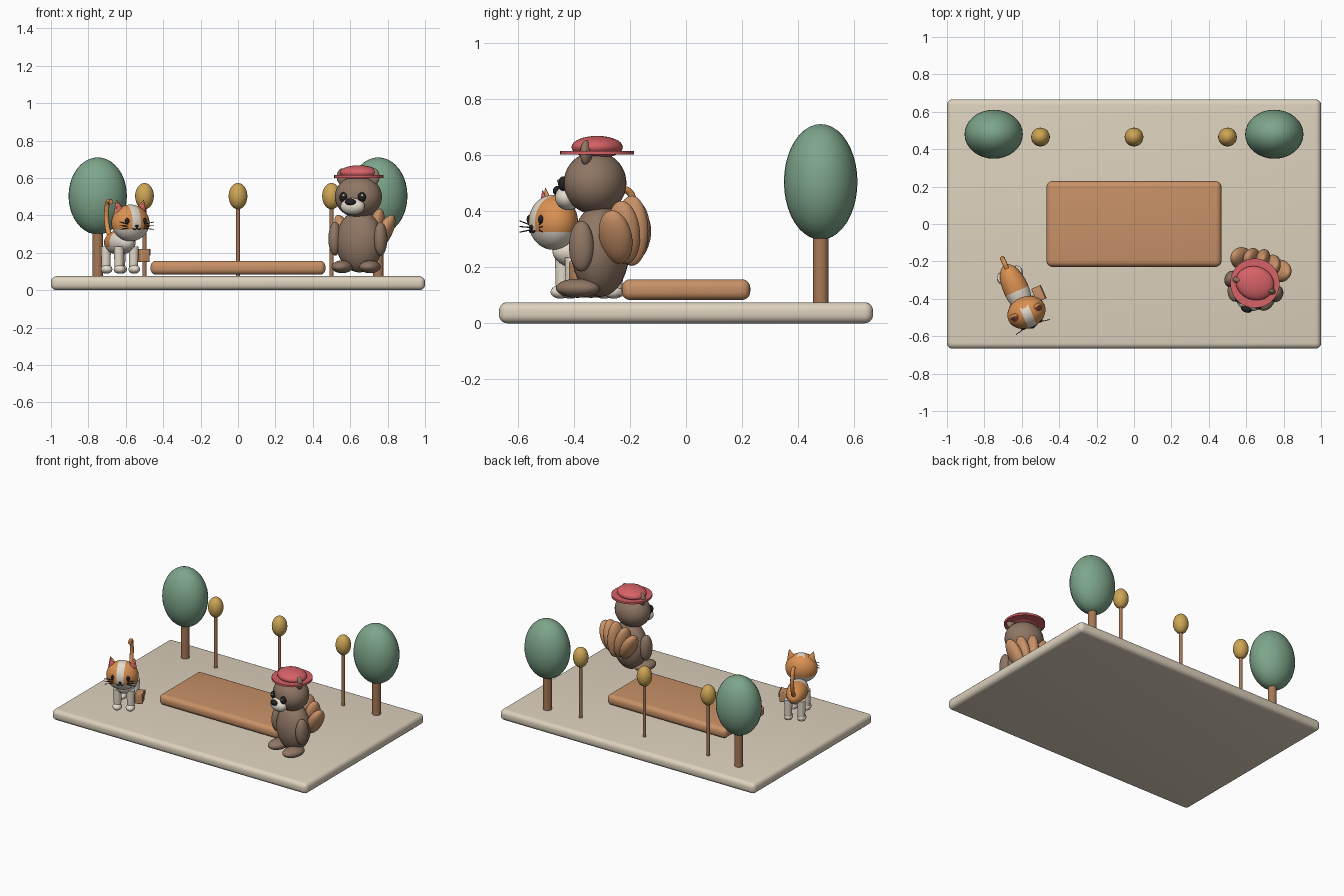
import bpy, bmesh
from math import radians, sin, cos
from mathutils import Matrix, Vector

cube = bpy.data.objects.get("Cube")
if cube:
    bpy.data.objects.remove(cube, do_unlink=True)


def material(name, *rgb):
    lin = [((c / 255 + 0.055) / 1.055) ** 2.4 for c in rgb] + [1]
    m = bpy.data.materials.new(name)
    m.use_nodes = True
    m.diffuse_color = lin
    m.node_tree.nodes["Principled BSDF"].inputs["Base Color"].default_value = lin
    return m


STONE = material("warm stone", 222, 210, 190)
WOOD = material("tan wood", 200, 145, 103)
BARK = material("brown bark", 168, 120, 86)
LEAF = material("sage green", 125, 165, 138)
GOLD = material("lamp gold", 205, 165, 85)
FUR = material("grey brown fur", 143, 118, 100)
ORANGE = material("orange fur", 218, 145, 82)
WHITE = material("cream fur", 228, 219, 204)
ROSE = material("rose red", 214, 98, 103)
BLACK = material("soft black", 34, 32, 32)
WORLD = Matrix()


def finish(name, bm, frame, loc, mats, rot=(0, 0, 0), smooth=True):
    mesh = bpy.data.meshes.new(name)
    bm.to_mesh(mesh)
    bm.free()
    for m in mats if isinstance(mats, list) else [mats]:
        mesh.materials.append(m)
    ob = bpy.data.objects.new(name, mesh)
    bpy.context.collection.objects.link(ob)
    turn = Matrix.Identity(4)
    for angle, axis in zip(rot, "XYZ"):
        turn = Matrix.Rotation(radians(angle), 4, axis) @ turn
    ob.matrix_world = frame @ Matrix.Translation(loc) @ turn
    if smooth:
        bpy.ops.object.select_all(action="DESELECT")
        ob.select_set(True)
        bpy.context.view_layer.objects.active = ob
        bpy.ops.object.shade_smooth_by_angle(angle=radians(40))
    return ob


def ball(name, frame, loc, radii, mats, rot=(0, 0, 0), cuts=(), rule=None):
    """Ellipsoid; optional clean colour borders cut by planes (point, normal)."""
    bm = bmesh.new()
    bmesh.ops.create_uvsphere(bm, u_segments=32, v_segments=20, radius=1)
    bmesh.ops.scale(bm, vec=radii, verts=bm.verts)
    for co, no in cuts:
        bmesh.ops.bisect_plane(bm, geom=bm.verts[:] + bm.edges[:] + bm.faces[:],
                               plane_co=co, plane_no=no)
    if rule:
        for f in bm.faces:
            f.material_index = int(rule(f.calc_center_median()))
    return finish(name, bm, frame, loc, mats, rot)


def cone(name, frame, loc, r1, r2, depth, mat, rot=(0, 0, 0), flat=1, sides=24):
    bm = bmesh.new()
    bmesh.ops.create_cone(bm, cap_ends=True, segments=sides, radius1=r1, radius2=r2, depth=depth)
    bmesh.ops.scale(bm, vec=(1, flat, 1), verts=bm.verts)
    return finish(name, bm, frame, loc, mat, rot)


def box(name, frame, loc, size, mat, bevel):
    bm = bmesh.new()
    bmesh.ops.create_cube(bm, size=1)
    bmesh.ops.scale(bm, vec=size, verts=bm.verts)
    bmesh.ops.bevel(bm, geom=bm.edges[:], offset=bevel, segments=5, profile=0.5, affect="EDGES")
    return finish(name, bm, frame, loc, mat)


def tube(name, frame, points, radius, mat):
    curve = bpy.data.curves.new(name, "CURVE")
    curve.dimensions = "3D"
    curve.bevel_depth = radius
    curve.use_fill_caps = True
    spline = curve.splines.new("BEZIER")
    spline.bezier_points.add(len(points) - 1)
    for p, co in zip(spline.bezier_points, points):
        p.co = co
        p.handle_left_type = p.handle_right_type = "AUTO"
    curve.materials.append(mat)
    ob = bpy.data.objects.new(name, curve)
    bpy.context.collection.objects.link(ob)
    ob.matrix_world = frame


SIDES = (("left", 1), ("right", -1))

# Plaza slab and raised deck
box("ground_slab", WORLD, (0, 0, 0.0375), (2, 1.333, 0.075), STONE, 0.03)
box("wooden_deck", WORLD, (0, 0, 0.12), (0.935, 0.458, 0.074), WOOD, 0.03)

# Trees and lamps along the back
for side, s in SIDES:
    cone(side + "_tree_trunk", WORLD, (s * 0.75, 0.48, 0.21), 0.028, 0.028, 0.28, BARK)
    ball(side + "_tree_crown", WORLD, (s * 0.75, 0.48, 0.504), (0.156, 0.131, 0.206), LEAF)
for i, x in enumerate((-0.5, 0, 0.5)):
    cone(f"lamp_post_{i}", WORLD, (x, 0.465, 0.265), 0.011, 0.011, 0.39, BARK, sides=16)
    ball(f"lamp_globe_{i}", WORLD, (x, 0.465, 0.503), (0.05, 0.05, 0.07), GOLD)

# Plump animal with a hat: body, head and face
bear = Matrix.Translation((0.65, -0.305, 0)) @ Matrix.Rotation(radians(-18), 4, "Z")
ball("bear_body", bear, (0, 0, 0.26), (0.128, 0.1, 0.165), FUR)
ball("bear_head", bear, (0, -0.02, 0.5), (0.128, 0.11, 0.112), FUR)
ball("bear_muzzle", bear, (0, -0.12, 0.448), (0.066, 0.045, 0.045), WHITE)
ball("bear_nose", bear, (0, -0.158, 0.472), (0.03, 0.018, 0.018), BLACK)
for side, s in SIDES:
    ball(side + "_bear_eye", bear, (s * 0.052, -0.122, 0.498), (0.022, 0.018, 0.026), BLACK)
    ball(side + "_bear_eye_glint", bear, (s * 0.052 + 0.007, -0.139, 0.507),
         (0.006, 0.004, 0.006), WHITE)
    ball(side + "_bear_ear", bear, (s * 0.088, -0.025, 0.607), (0.032, 0.02, 0.045), FUR)
    ball(side + "_bear_arm", bear, (s * 0.128, -0.03, 0.275), (0.035, 0.045, 0.09), FUR)
    ball(side + "_bear_foot", bear, (s * 0.078, -0.06, 0.125), (0.054, 0.08, 0.034), FUR)

# Hat
cone("hat_brim", bear, (0, -0.012, 0.608), 0.132, 0.132, 0.014, ROSE, sides=40)
ball("hat_crown", bear, (0, -0.012, 0.628), (0.104, 0.09, 0.04), ROSE)

# Bushy tail as a fan of lobes
for i in range(-2, 3):
    a = i * 14
    ball(f"bear_tail_lobe_{i + 2}", bear,
         (0.2 * sin(radians(a)) * 1.15, 0.118 - 0.013 * abs(i), 0.14 + 0.19 * cos(radians(a))),
         (0.04, 0.06, 0.125 - 0.01 * abs(i)), WOOD, rot=(0, a, 0))

# Cat: two-coloured body and head
cat = Matrix.Translation((-0.632, -0.345, 0)) @ Matrix.Rotation(radians(24), 4, "Z")
ball("cat_body", cat, (0, 0, 0.255), (0.068, 0.14, 0.066), [WHITE, ORANGE],
     cuts=[((0, -0.015, 0), (0, 1, 0)), ((0, 0, -0.025), (0, 0, 1))],
     rule=lambda c: c.y > -0.015 and c.z > -0.025)
ball("cat_head", cat, (0, -0.14, 0.36), (0.105, 0.085, 0.098), [ORANGE, WHITE],
     cuts=[((0.024, 0, 0), (1, 0, 0)), ((-0.024, 0, 0), (1, 0, 0)), ((0, 0, -0.035), (0, 0, 1))],
     rule=lambda c: c.z < -0.035 or (abs(c.x) < 0.024 and c.y < 0.03))
ball("cat_nose", cat, (0, -0.225, 0.343), (0.01, 0.008, 0.007), BLACK)
for side, s in SIDES:
    ball(side + "_cat_eye", cat, (s * 0.05, -0.211, 0.37), (0.013, 0.009, 0.016), BLACK)
    tube(side + "_cat_mouth", cat, [(0, -0.226, 0.337), (s * 0.01, -0.225, 0.325),
                                    (s * 0.022, -0.222, 0.33)], 0.003, BLACK)
    cone(side + "_cat_ear", cat, (s * 0.07, -0.135, 0.447), 0.036, 0.002, 0.072, ORANGE,
         rot=(0, s * 16, 0), flat=0.6)
    cone(side + "_cat_inner_ear", cat, (s * 0.07, -0.147, 0.445), 0.026, 0.002, 0.058, ROSE,
         rot=(0, s * 16, 0), flat=0.6)
    for k in (-1, 0, 1):
        tube(f"{side}_cat_whisker_{k + 1}", cat,
             [(s * 0.045, -0.214, 0.342 + k * 0.01), (s * 0.1, -0.226, 0.345 + k * 0.02)],
             0.002, BLACK)
    # Legs and paws
    for end, y in (("front", -0.085), ("rear", 0.085)):
        cone(f"{side}_{end}_cat_leg", cat, (s * 0.043, y, 0.165), 0.023, 0.027, 0.14, WHITE)
        ball(f"{side}_{end}_cat_paw", cat, (s * 0.043, y - 0.008, 0.112),
             (0.03, 0.036, 0.024), WHITE)

# Cat tail and satchel
tube("cat_tail", cat, [(0, 0.115, 0.27), (0, 0.165, 0.34), (0, 0.172, 0.43),
                       (0, 0.15, 0.473), (0, 0.115, 0.472)], 0.013, ORANGE)
box("satchel", cat, (0.1, -0.075, 0.185), (0.052, 0.078, 0.07), WOOD, 0.006)
box("satchel_flap", cat, (0.127, -0.075, 0.203), (0.006, 0.08, 0.036), BARK, 0.002)
